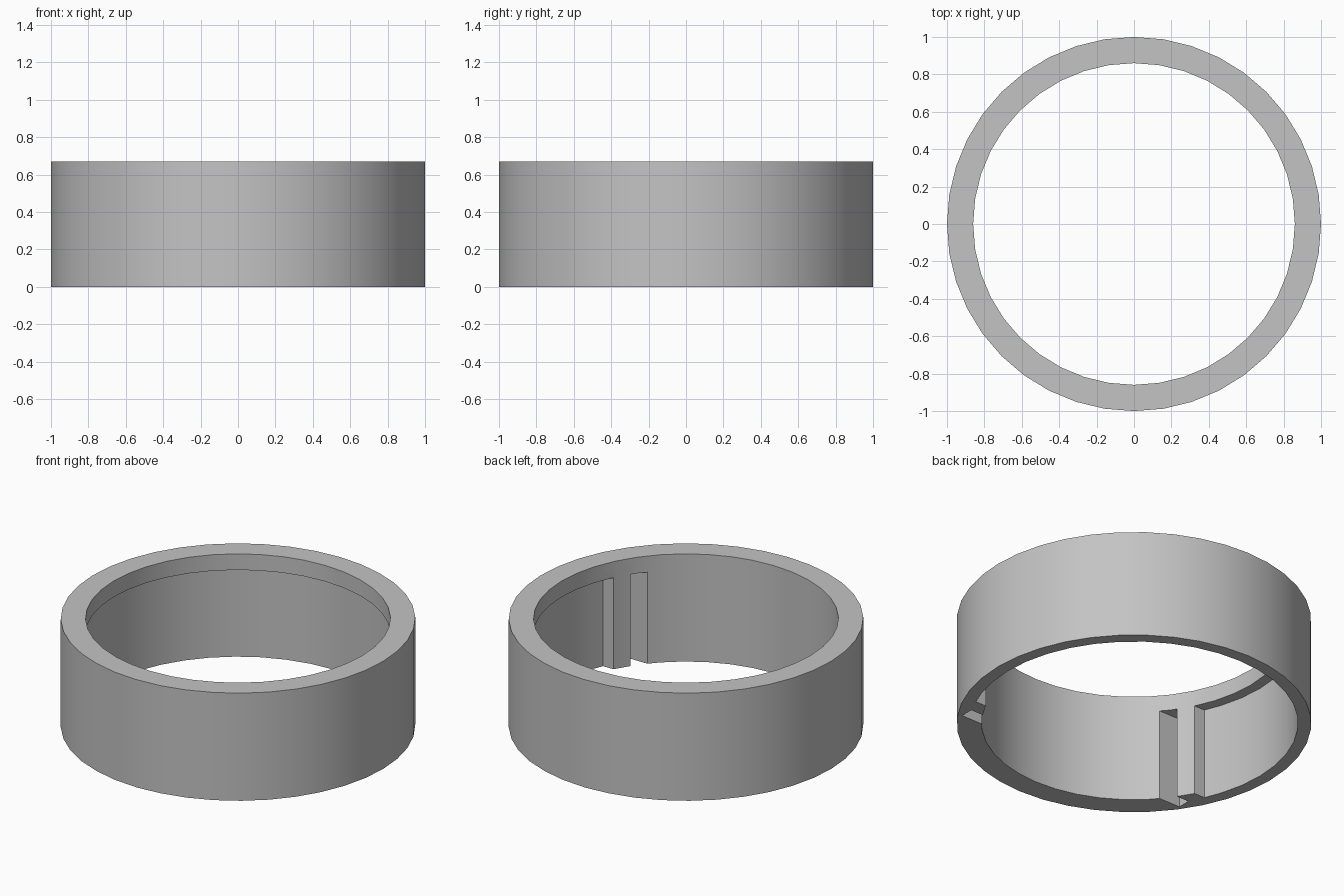
import bpy, bmesh
from math import radians, degrees, asin, sin, cos

cube = bpy.data.objects.get("Cube")
if cube:
    bpy.data.objects.remove(cube, do_unlink=True)

HEIGHT, LIP_Z = 0.67, 0.57
OUTER, LIP_R, BORE_R = 1.0, 0.86, 0.925
PAD_Y = -0.385              # the thicker front wall starts here
STEP = 9                    # degrees per facet

grey = bpy.data.materials.new("plain_grey")
grey.use_nodes = True
colour = (0.55, 0.55, 0.55, 1)
grey.diffuse_color = colour
grey.node_tree.nodes["Principled BSDF"].inputs["Base Color"].default_value = colour


def arc(radius, angles):
    return [(radius * cos(radians(a)), radius * sin(radians(a))) for a in angles]


def prism(name, outline, z0, z1):
    """Extrude a counter-clockwise plan outline from z0 to z1."""
    bm = bmesh.new()
    base = bm.faces.new([bm.verts.new((x, y, z0)) for x, y in outline])
    top = bmesh.ops.extrude_face_region(bm, geom=[base])["geom"]
    moved = [v for v in top if isinstance(v, bmesh.types.BMVert)]
    bmesh.ops.translate(bm, verts=moved, vec=(0, 0, z1 - z0))
    bmesh.ops.recalc_face_normals(bm, faces=bm.faces)
    mesh = bpy.data.meshes.new(name)
    bm.to_mesh(mesh)
    bm.free()
    mesh.materials.append(grey)
    obj = bpy.data.objects.new(name, mesh)
    bpy.context.collection.objects.link(obj)
    return obj


def cut(target, cutter):
    cutter.hide_render = True
    mod = target.modifiers.new("cut", 'BOOLEAN')
    mod.operation, mod.solver, mod.object = 'DIFFERENCE', 'EXACT', cutter
    bpy.context.view_layer.objects.active = target
    bpy.ops.object.modifier_apply(modifier=mod.name)
    bpy.data.objects.remove(cutter, do_unlink=True)


# Outer wall and the opening through the lip
circle = range(0, 360, STEP)
ring = prism("ring_body", arc(OUTER, circle), 0, HEIGHT)
cut(ring, prism("opening_cutter", arc(LIP_R, circle), -0.1, HEIGHT + 0.1))

# Wider bore below the lip, leaving the front wall thick
start = degrees(asin(PAD_Y / BORE_R))
sweep = [start, *range(-18, 199, STEP), 180 - start]
cut(ring, prism("bore_cutter", arc(BORE_R, sweep), -0.1, LIP_Z))

# Slot near each end of the thick wall, leaving a slim rib
for side in (-1, 1):
    xs = sorted((side * 0.5, side * 0.80))
    y0, y1 = -0.555, -0.475
    slot = [(xs[0], y0), (xs[1], y0), (xs[1], y1), (xs[0], y1)]
    cut(ring, prism("slot_cutter", slot, -0.1, LIP_Z))

# Smooth round walls with crisp rims
bpy.ops.object.select_all(action='DESELECT')
ring.select_set(True)
bpy.context.view_layer.objects.active = ring
bpy.ops.object.shade_smooth_by_angle(angle=radians(25))
